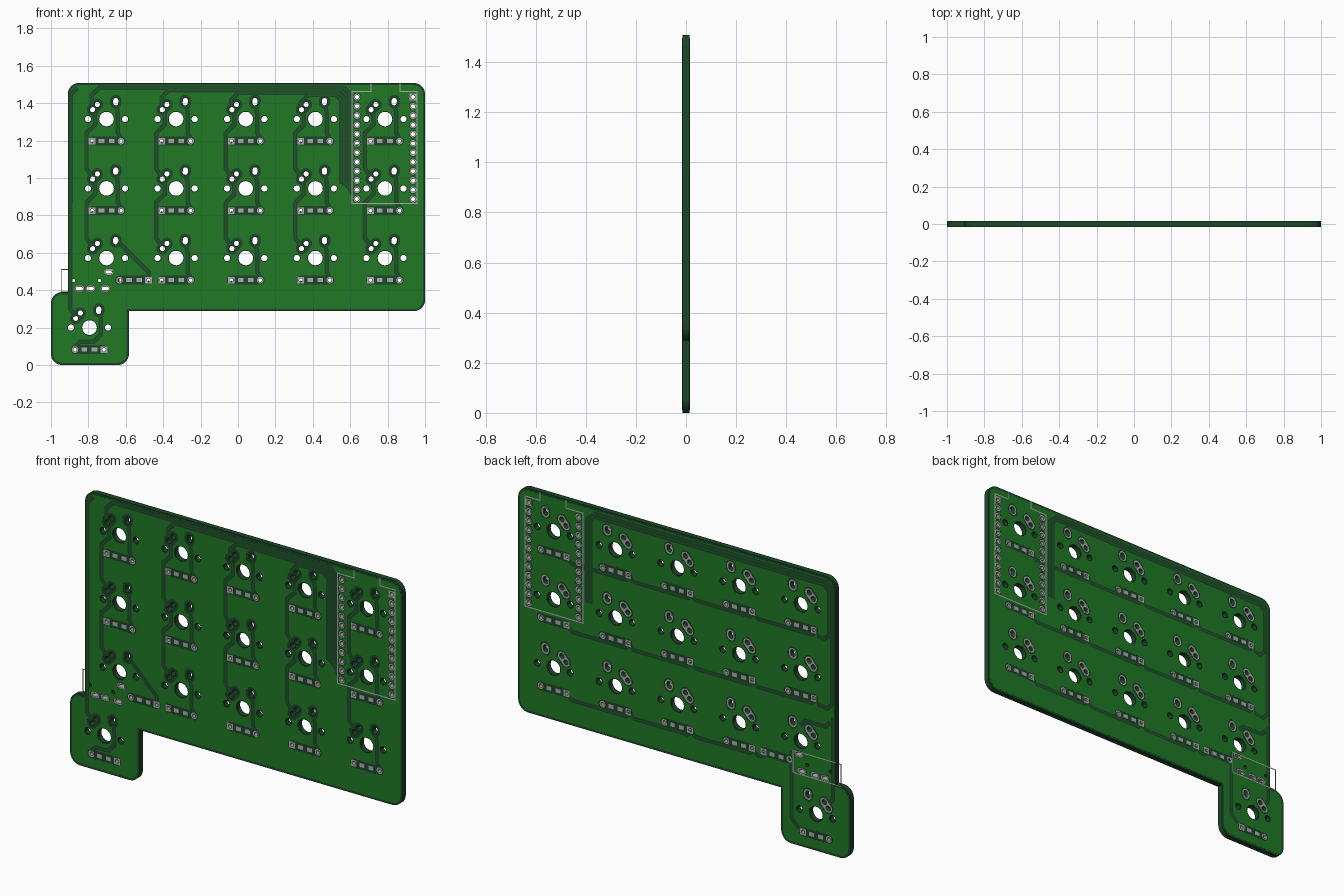
import bpy, bmesh, math
from mathutils import Vector

if "Cube" in bpy.data.objects:
    bpy.data.objects.remove(bpy.data.objects["Cube"])


def material(name, rgb):
    m = bpy.data.materials.new(name)
    m.diffuse_color = (*rgb, 1)
    m.use_nodes = True
    m.node_tree.nodes["Principled BSDF"].inputs["Base Color"].default_value = m.diffuse_color
    return m


DARK = material("dark_green", (0.012, 0.062, 0.022))
GREEN = material("bright_green", (0.014, 0.19, 0.018))
MID = material("trace_green", (0.014, 0.09, 0.022))
GREY = material("tin_grey", (0.42, 0.42, 0.42))


# ---------- 2D loops (x, z) ----------
def circle(c, r, n=24):
    return [(c[0] + r * math.cos(2 * math.pi * i / n), c[1] + r * math.sin(2 * math.pi * i / n)) for i in range(n)]


def capsule(a, b, r, n=12):
    ang = math.atan2(b[1] - a[1], b[0] - a[0])
    pts = []
    for c, start in ((b, ang - math.pi / 2), (a, ang + math.pi / 2)):
        pts += [(c[0] + r * math.cos(start + math.pi * i / n), c[1] + r * math.sin(start + math.pi * i / n))
                for i in range(n + 1)]
    return pts


def rect(c, w, h):
    return [(c[0] + sx * w / 2, c[1] + sz * h / 2) for sx, sz in ((-1, -1), (1, -1), (1, 1), (-1, 1))]


def outline(d):
    """Board outline inset by d, with rounded outer corners."""
    r = 0.06 - d
    corners = [(-1 + d, d, r), (-.583 - d, d, r), (-.583 - d, .288 + d, 0), (1 - d, .288 + d, r),
               (1 - d, 1.508 - d, r), (-.91 + d, 1.508 - d, r), (-.91 + d, .39 - d, 0), (-1 + d, .39 - d, r)]
    pts = []
    for i, (x, z, rad) in enumerate(corners):
        p = Vector((x, z))
        if not rad:
            pts.append(p)
            continue
        to_prev = (Vector(corners[i - 1][:2]) - p).normalized()
        to_next = (Vector(corners[(i + 1) % 8][:2]) - p).normalized()
        c = p + rad * (to_prev + to_next)
        for k in range(9):
            t = k * math.pi / 16
            pts.append(c - rad * (to_next * math.cos(t) + to_prev * math.sin(t)))
    return pts


# ---------- builders (depth is measured towards the front) ----------
def plate(name, loops, lo, hi, mat):
    cu = bpy.data.curves.new(name, 'CURVE')
    cu.dimensions, cu.fill_mode, cu.extrude = '2D', 'BOTH', (hi - lo) / 2
    for loop in loops:
        s = cu.splines.new('POLY')
        s.points.add(len(loop) - 1)
        for pt, p in zip(s.points, loop):
            pt.co = (p[0], p[1], 0, 1)
        s.use_cyclic_u = True
    ob = bpy.data.objects.new(name, cu)
    bpy.context.collection.objects.link(ob)
    ob.rotation_euler.x = math.pi / 2
    ob.location.y = -(hi + lo) / 2
    cu.materials.append(mat)
    bpy.ops.object.select_all(action='DESELECT')
    bpy.context.view_layer.objects.active = ob
    ob.select_set(True)
    bpy.ops.object.convert(target='MESH')
    bpy.ops.object.shade_smooth_by_angle(angle=math.radians(40))


def ribbons(name, paths, width, depth, mat):
    """Flat mitred strips lying on the front (depth > 0) or back face."""
    bm = bmesh.new()
    for path in paths:
        pts = [Vector(p) for p in path]
        normals = []
        for a, b in zip(pts, pts[1:]):
            d = (b - a).normalized()
            normals.append(Vector((-d.y, d.x)))
        pairs = []
        for i, p in enumerate(pts):
            n1, n2 = normals[max(i - 1, 0)], normals[min(i, len(normals) - 1)]
            off = (n1 + n2) / (1 + n1.dot(n2)) * width / 2
            pairs.append([bm.verts.new((q.x, -depth, q.y)) for q in (p - off, p + off)])
        for (r0, l0), (r1, l1) in zip(pairs, pairs[1:]):
            f = (r0, r1, l1, l0)
            bm.faces.new(f if depth > 0 else f[::-1])
    me = bpy.data.meshes.new(name)
    bm.to_mesh(me)
    bm.free()
    me.materials.append(mat)
    bpy.context.collection.objects.link(bpy.data.objects.new(name, me))


def moved(path, o):
    return [(x + o[0], z + o[1]) for x, z in path]


# ---------- layout ----------
cols = [-.703 + .3722 * i for i in range(5)]
rows = [1.315, .944, .572]
thumb = (-.794, .2)
switches = [(x, z) for z in rows for x in cols] + [thumb]
# diodes: centre and side of the square pad
diodes = [((x + (.147 if (x, z) == (cols[0], rows[2]) else 0), z - .118),
           1 if (x, z) in (thumb, (cols[0], rows[2])) else -1) for x, z in switches]
mcu_pins = [(x, 1.433 - .0496 * i) for x in (.636, .936) for i in range(12)]
jack_slots = [(-.848, .409), (-.789, .409), (-.709, .409), (-.69, .498)]
jack_pegs = [(-.88, .452), (-.741, .452)]
P1A, P1B, P2A, P2B = (-.074, .05), (-.049, .078), (.0496, .099), (.0488, .087)

holes, gaps, pin_pads, pads = [], [], [], []
for s in switches:
    a, b, c, d = moved((P1A, P1B, P2A, P2B), s)
    holes += [circle(s, .039, 32), circle(a, .0146), circle(b, .0146), capsule(c, d, .0146)]
    gaps += [circle(s, .044, 32), capsule(a, b, .031), capsule(c, d, .031)]
    pin_pads += [capsule(a, b, .023), circle(a, .0138), circle(b, .0138), capsule(c, d, .023), capsule(c, d, .0138)]
    for sx in (-.0993, .0993):
        holes.append(circle((s[0] + sx, s[1]), .0166))
        gaps.append(circle((s[0] + sx, s[1]), .021))
for (x, z), side in diodes:
    sq, rd = (x + side * .0775, z), (x - side * .0775, z)
    holes += [circle(sq, .0105), circle(rd, .0105)]
    gaps.append(capsule((x - .0775, z), (x + .0775, z), .024))
    pads += [rect(sq, .035, .035), circle(sq, .0095), circle(rd, .0175), circle(rd, .0095),
             rect((x - .027, z), .03, .022), rect((x + .027, z), .03, .022)]
for i, p in enumerate(mcu_pins):
    holes.append(circle(p, .0115))
    gaps.append(circle(p, .023))
    pads += [rect(p, .036, .036) if i == 12 else circle(p, .018), circle(p, .0105)]
for x, z in jack_slots:
    a, b = (x - .01, z), (x + .01, z)
    holes.append(capsule(a, b, .0095))
    gaps.append(capsule(a, b, .0185))
    pads += [capsule(a, b, .0155), capsule(a, b, .0085)]
for p in jack_pegs:
    holes.append(circle(p, .009))
    gaps.append(circle(p, .0105))

# board, copper pour and pads
plate("circuit_board", [outline(0)] + holes, -.0148, .0148, DARK)
plate("copper_pour", [outline(.012)] + gaps, -.0152, .0152, GREEN)
plate("solder_pads", pads, -.0162, .0162, GREY)
plate("back_switch_pads", pin_pads, -.0162, -.0140, GREY)

# front traces: column lines, switch-to-diode lines and top buses
front = []
for i, x in enumerate(cols):
    for j, z in enumerate(rows):
        if j < 2:
            front.append(moved([(-.062, .03), (-.061, -.03), (-.107, -.075), (-.107, -.265),
                                (-.083, -.3), (-.08, -.306)], (x, z)))
        if (i, j) == (0, 2):
            front.append(moved([(.064, .086), (.225, -.075), (.225, -.1)], (x, z)))
        else:
            front.append(moved([(.054, .07), (.061, .03), (.061, -.075), (.075, -.1)], (x, z)))
    if i < 4:
        zb, xb = 1.483 - .013 * i, .595 - .014 * i
        front.append([(x - .078, 1.385), (x - .078, zb - .04), (x - .038, zb), (xb - .03, zb),
                      (xb, zb - .03), (xb, .95 + .01 * i), (.613, .91 + .02 * i)])
front.append([(-.86, 1.483), (-.894, 1.445), (-.897, .30), (-.868, .262)])
front.append([(-.735, .27), (-.733, .165), (-.77, .125), (-.845, .125), (-.868, .1)])

# back traces: row lines, edge buses and jack lines
back = []
for j, z in enumerate(rows):
    for i, x in enumerate(cols[1:]):
        end = -.155 if (i, j) == (0, 2) else -.372 - .085
        back.append(moved([(-.09, -.13), (-.11, -.147), (end + .025, -.147), (end, -.13)], (x, z)))
for k, zr in enumerate((1.198, .826)):
    xe = -.872 - .018 * k
    back.append([(.585 - .02 * k, .98), (.585 - .02 * k, 1.43), (.555 - .02 * k, 1.46 + .018 * k),
                 (xe + .03, 1.46 + .018 * k), (xe, 1.43 + .018 * k), (xe, zr - .005), (xe + .03, zr - .035),
                 (-.8, zr - .025)])
back.append([(-.897, .75), (-.897, .31), (-.868, .262)])
back.append([(-.67, .51), (-.645, .49), (-.645, .14), (-.69, .095)])
back.append([(-.88, .72), (-.85, .69), (-.73, .69), (-.7, .66)])

for side, paths, sign in (("front", front, 1), ("back", back, -1)):
    ribbons(side + "_trace_gaps", paths, .024, sign * .0155, DARK)
    ribbons(side + "_traces", paths, .009, sign * .0158, MID)

# printed component outlines
controller = [(.711, 1.506), (.711, 1.462), (.61, 1.462), (.61, .863), (.957, .863), (.957, 1.462),
              (.866, 1.462), (.866, 1.506)]
jack = [(-.80, .39), (-.655, .39), (-.655, .51), (-.945, .51), (-.945, .39), (-.80, .39)]
ribbons("front_controller_outline", [controller], .006, .0165, GREY)
ribbons("back_controller_outline", [controller], .006, -.0165, GREY)
ribbons("back_jack_outline", [jack], .005, -.0165, GREY)
